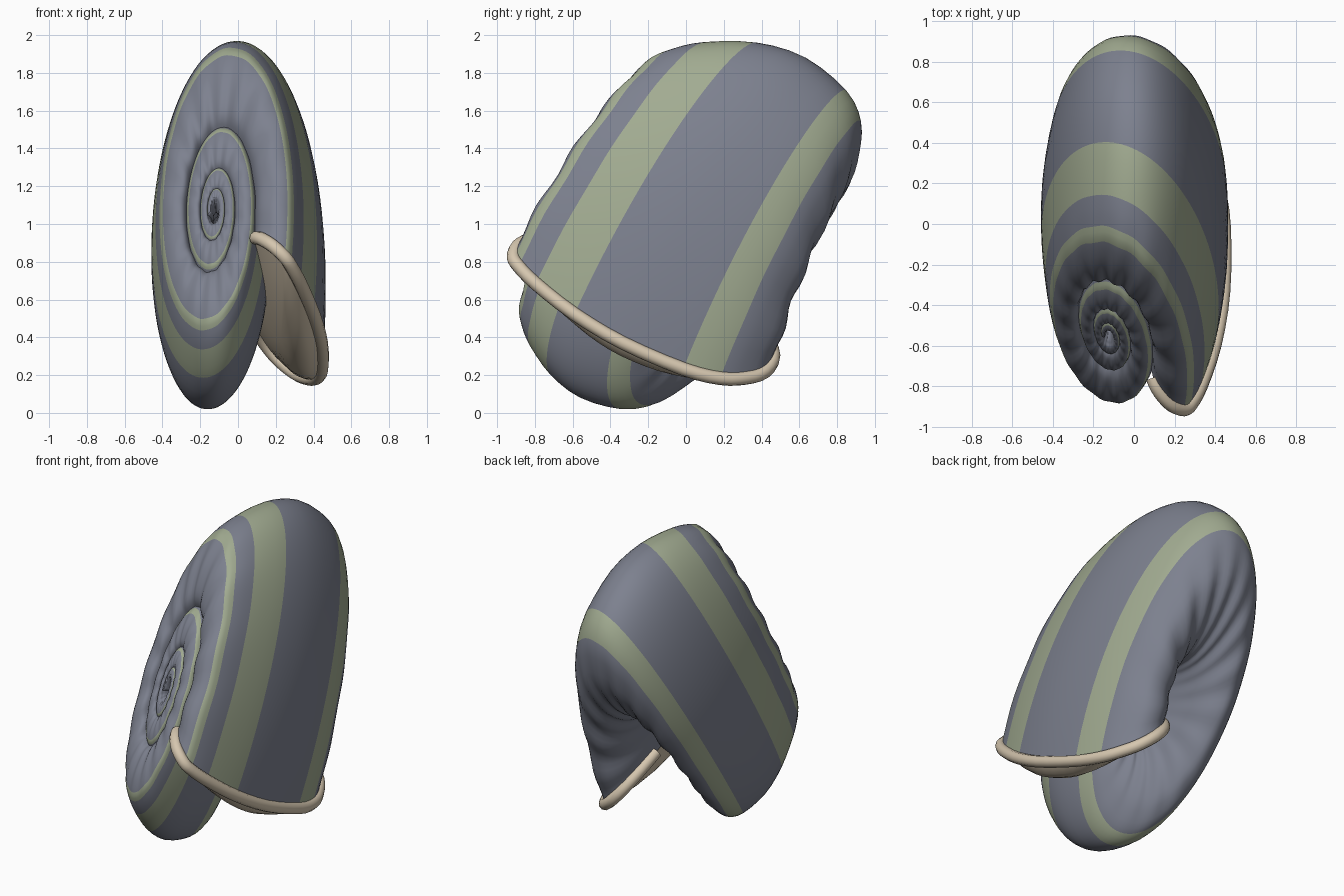
import bpy, bmesh, math
from mathutils import Vector

old = bpy.data.objects.get("Cube")
if old:
    bpy.data.objects.remove(old)


def material(name, rgb):
    m = bpy.data.materials.new(name)
    m.use_nodes = True
    m.diffuse_color = (*rgb, 1)
    m.node_tree.nodes["Principled BSDF"].inputs["Base Color"].default_value = (*rgb, 1)
    return m


SLATE = material("slate_grey", (0.205, 0.22, 0.275))
GREEN = material("sage_green", (0.36, 0.41, 0.285))
CREAM = material("cream", (0.67, 0.57, 0.43))

# Coil frame: the whorls are flattened sideways and lean back
UP = Vector((0, 0.457, 0.89))
AXIS = Vector((0, -0.89, 0.457))
X = Vector((1, 0, 0))
CENTRE = Vector((-0.125, -0.56, 1.08))
U = 1.02 * UP + 0.015 * X - 0.04 * AXIS
V = 0.36 * X + 0.19 * AXIS
W = AXIS - 0.075 * X
MOUTH = 110      # angle of the opening, degrees
STEP = 3.75
RIBS = 16

# Whorl cross-section (radius, height along axis), from the upper seam round the outside
PROFILE = [(.47, -.08), (.53, -.01), (.62, .02), (.76, .025), (.90, -.01), (.97, -.06),
           (1.065, -.18), (1.18, -.41), (1.225, -.66), (1.17, -.93), (1.065, -1.07),
           (.92, -1.14), (.75, -1.17), (.52, -1.13), (.34, -1.01), (.25, -.82),
           (.24, -.60), (.30, -.35), (.40, -.15)]
STRIPES = (4, 6, 9)   # profile spans painted green
SUB = 3


def smooth_loop(points):
    """Catmull-Rom subdivision of a closed loop."""
    pts = [Vector(p) for p in points]
    n, out = len(pts), []
    for i in range(n):
        a, b, c, d = (pts[(i + k) % n] for k in (-1, 0, 1, 2))
        for j in range(SUB):
            t = j / SUB
            out.append(0.5 * (2 * b + (c - a) * t + (2 * a - 5 * b + 4 * c - d) * t * t
                              + (3 * b - a - 3 * c + d) * t ** 3))
    return out


LOOP = smooth_loop(PROFILE)
MIDDLE = Vector((.78, -.58))


def place(p, deg):
    """Put a cross-section point on the spiral, which doubles every turn."""
    a = math.radians(deg)
    rho, h = p
    weight = min(1, max(0, (1.12 - rho) / 0.4))
    side = 1 if h > -.6 else -1
    h += side * 0.009 * weight * math.sin(RIBS * a)
    return CENTRE + 2 ** (deg / 360) * (rho * (math.cos(a) * U + math.sin(a) * V) + h * W)


def skin(name, rings, mats, rule):
    """Join rings of points into a smooth surface closed at its last ring."""
    bm = bmesh.new()
    rings = [[bm.verts.new(p) for p in ring] for ring in rings]
    n = len(rings[0])
    for a, b in zip(rings, rings[1:]):
        for j in range(n):
            k = (j + 1) % n
            bm.faces.new((a[j], a[k], b[k], b[j])).material_index = rule(j)
    bm.faces.new(rings[-1])
    bmesh.ops.recalc_face_normals(bm, faces=bm.faces)
    me = bpy.data.meshes.new(name)
    bm.to_mesh(me)
    bm.free()
    for m in mats:
        me.materials.append(m)
    for f in me.polygons:
        f.use_smooth = True
    bpy.context.collection.objects.link(bpy.data.objects.new(name, me))


# Coiled shell with painted spiral bands
skin("coiled_shell",
     [[place(p, MOUTH - i * STEP) for p in LOOP] for i in range(round(360 * 3.6 / STEP))],
     [SLATE, GREEN], lambda j: int(j // SUB in STRIPES))

# Domed cover that closes the opening
BULGE = 10
skin("mouth_cover",
     [[place(MIDDLE + (p - MIDDLE) * t, MOUTH + BULGE * (1 - t * t)) for p in LOOP]
      for t in (1, .9, .75, .6, .4, .2, .05)],
     [CREAM], lambda j: 0)

# Rounded lip along the rim of the opening
curve = bpy.data.curves.new("shell_lip", "CURVE")
curve.dimensions = "3D"
curve.bevel_depth = 0.036
curve.bevel_resolution = 3
curve.use_fill_caps = True
rim = LOOP[SUB:15 * SUB + 1]
spline = curve.splines.new("POLY")
spline.points.add(len(rim) - 1)
for pt, p in zip(spline.points, rim):
    pt.co = (*place(p, MOUTH), 1)
spline.use_smooth = True
curve.materials.append(CREAM)
lip = bpy.data.objects.new("shell_lip", curve)
bpy.context.collection.objects.link(lip)
